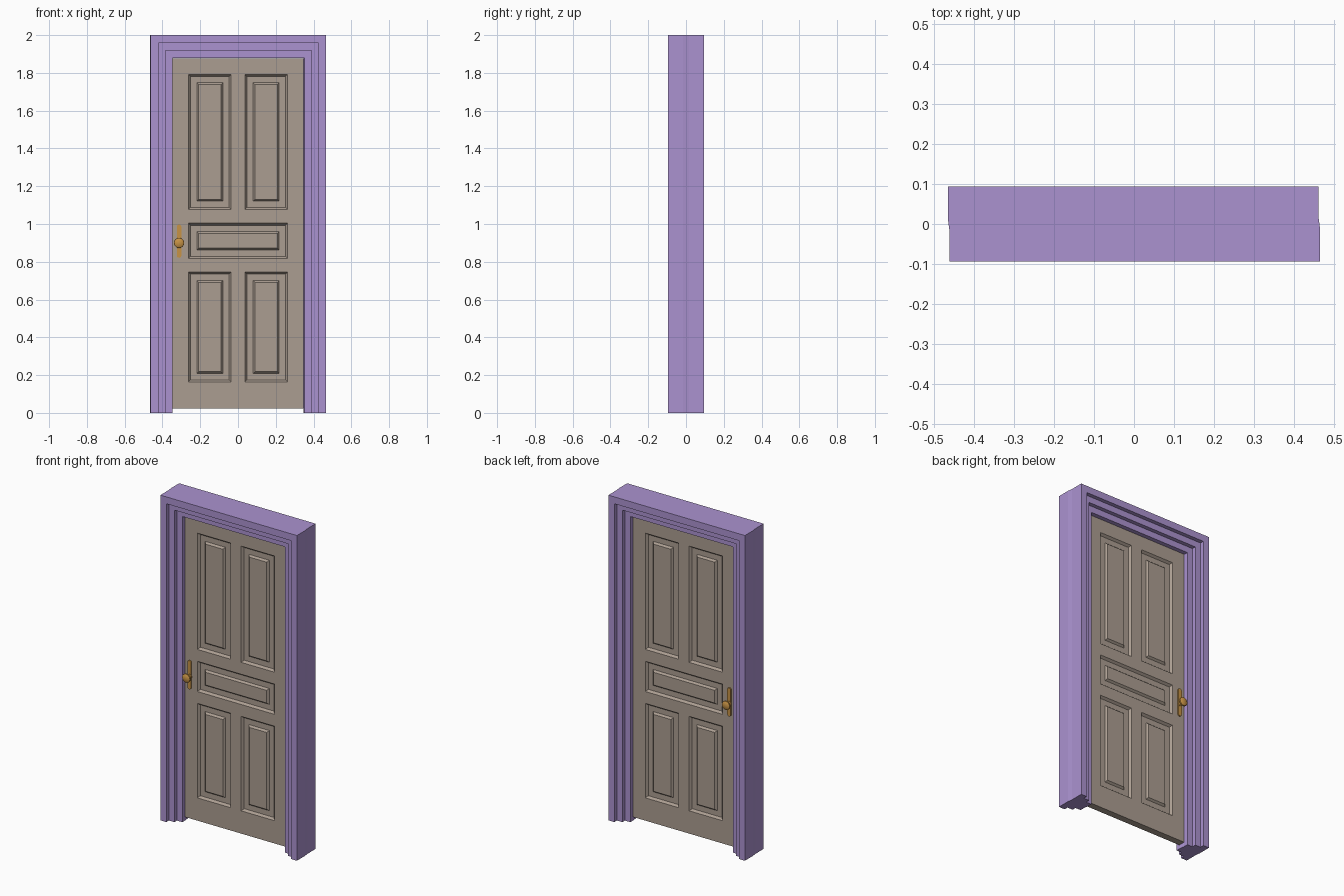
import bpy, bmesh, math
from mathutils import Matrix, Vector

if "Cube" in bpy.data.objects:
    bpy.data.objects.remove(bpy.data.objects["Cube"])


def material(name, rgb):
    m = bpy.data.materials.new(name)
    m.diffuse_color = (*rgb, 1)
    m.use_nodes = True
    m.node_tree.nodes["Principled BSDF"].inputs["Base Color"].default_value = m.diffuse_color
    return m


LILAC = material("lilac paint", (0.41, 0.29, 0.63))
TAUPE = material("taupe paint", (0.41, 0.34, 0.285))
BRASS = material("brass", (0.57, 0.29, 0.06))


def make_object(name, bm, mat, mirror_y=False):
    mesh = bpy.data.meshes.new(name)
    bm.to_mesh(mesh)
    bm.free()
    mesh.materials.append(mat)
    ob = bpy.data.objects.new(name, mesh)
    bpy.context.collection.objects.link(ob)
    if mirror_y:
        mod = ob.modifiers.new("both_sides", 'MIRROR')
        mod.use_axis = (False, True, False)
        mod.merge_threshold = 0.0005
    return ob


# Frame: stepped section swept up, across and down; the halves are slightly offset
HALF, TOP = 0.35, 1.88
steps = [(0, -0.015), (0, -0.044), (0.037, -0.044), (0.037, -0.069),
         (0.074, -0.069), (0.074, -0.094), (0.1145, -0.094), (0.1145, -0.015)]
section = steps + [(w, -y) for w, y in reversed(steps)]
bm = bmesh.new()
rings = []
for side, up in ((-1, False), (-1, True), (1, True), (1, False)):
    ring = []
    for w, y in section:
        shift = -0.002 * max(-1, min(1, y / 0.015))
        z = TOP + w * 0.12 / 0.1145 if up else 0
        ring.append(bm.verts.new((side * (HALF + w) + shift, y, z)))
    rings.append(ring)
n = len(section)
for a, b in zip(rings, rings[1:]):
    for i in range(n):
        j = (i + 1) % n
        bm.faces.new((a[i], a[j], b[j], b[i]))
bm.faces.new(rings[0])
bm.faces.new(rings[-1])
bmesh.ops.recalc_face_normals(bm, faces=bm.faces)
make_object("door_frame", bm, LILAC)

# Door leaf: grid of rails and stiles, with sunken panels and raised fields
xs = [-0.347, -0.262, -0.036, 0.036, 0.262, 0.347]
zs = [0.024, 0.164, 0.745, 0.818, 1.004, 1.077, 1.792, 1.877]
FACE_Y = -0.021
bm = bmesh.new()
grid = [[bm.verts.new((x, FACE_Y, z)) for x in xs] for z in zs]
cells = {}
for r in range(len(zs) - 1):
    for c in range(len(xs) - 1):
        cells[r, c] = bm.faces.new((grid[r][c], grid[r][c + 1],
                                    grid[r + 1][c + 1], grid[r + 1][c]))
boundary = [e for e in bm.edges if e.is_boundary]
panels = [cells[r, c] for r in (1, 5) for c in (1, 3)]
middle = bmesh.ops.dissolve_faces(bm, faces=[cells[3, c] for c in (1, 2, 3)])
panels += middle["region"]
bm.normal_update()
for thickness, depth in ((0.011, -0.014), (0.033, 0), (0.01, 0.012)):
    bmesh.ops.inset_individual(bm, faces=panels, thickness=thickness,
                               depth=depth, use_even_offset=True)
    bm.normal_update()
rim = bmesh.ops.extrude_edge_only(bm, edges=boundary)
for v in rim["geom"]:
    if isinstance(v, bmesh.types.BMVert):
        v.co.y = 0
bmesh.ops.recalc_face_normals(bm, faces=bm.faces)
# keep the leaf's front pointing outward
bm.normal_update()
if panels[0].normal.y > 0:
    bmesh.ops.reverse_faces(bm, faces=bm.faces)
make_object("door_leaf", bm, TAUPE, mirror_y=True)

# Handle plate: slim plate with round ends
HX, HZ = -0.312, 0.9
bm = bmesh.new()
r = 0.012
outline = []
for z, start in ((0.985, 0), (0.833, math.pi)):
    for i in range(9):
        a = start + math.pi * i / 8
        outline.append(bm.verts.new((HX + r * math.cos(a), FACE_Y + 0.002,
                                     z + r * math.sin(a))))
base = bm.faces.new(outline)
ext = bmesh.ops.extrude_face_region(bm, geom=[base])
top = [v for v in ext["geom"] if isinstance(v, bmesh.types.BMVert)]
bmesh.ops.translate(bm, verts=top, vec=(0, -0.009, 0))
bmesh.ops.recalc_face_normals(bm, faces=bm.faces)
make_object("handle_plate", bm, BRASS, mirror_y=True)

# Knob: turned profile (radius, distance from the leaf)
profile = [(0.016, 0.004), (0.016, 0.011), (0.009, 0.014), (0.009, 0.022),
           (0.021, 0.026), (0.027, 0.032), (0.026, 0.039), (0.018, 0.044),
           (0, 0.046)]
bm = bmesh.new()
verts = [bm.verts.new((HX + rad, FACE_Y - d, HZ)) for rad, d in profile]
edges = [bm.edges.new(p) for p in zip(verts, verts[1:])]
bmesh.ops.spin(bm, geom=verts + edges, cent=(HX, 0, HZ), axis=(0, 1, 0),
               angle=math.tau, steps=24)
bmesh.ops.remove_doubles(bm, verts=bm.verts, dist=0.0001)
bmesh.ops.recalc_face_normals(bm, faces=bm.faces)
knob = make_object("door_knob", bm, BRASS, mirror_y=True)
bpy.context.view_layer.objects.active = knob
knob.select_set(True)
bpy.ops.object.shade_smooth_by_angle(angle=math.radians(40))
